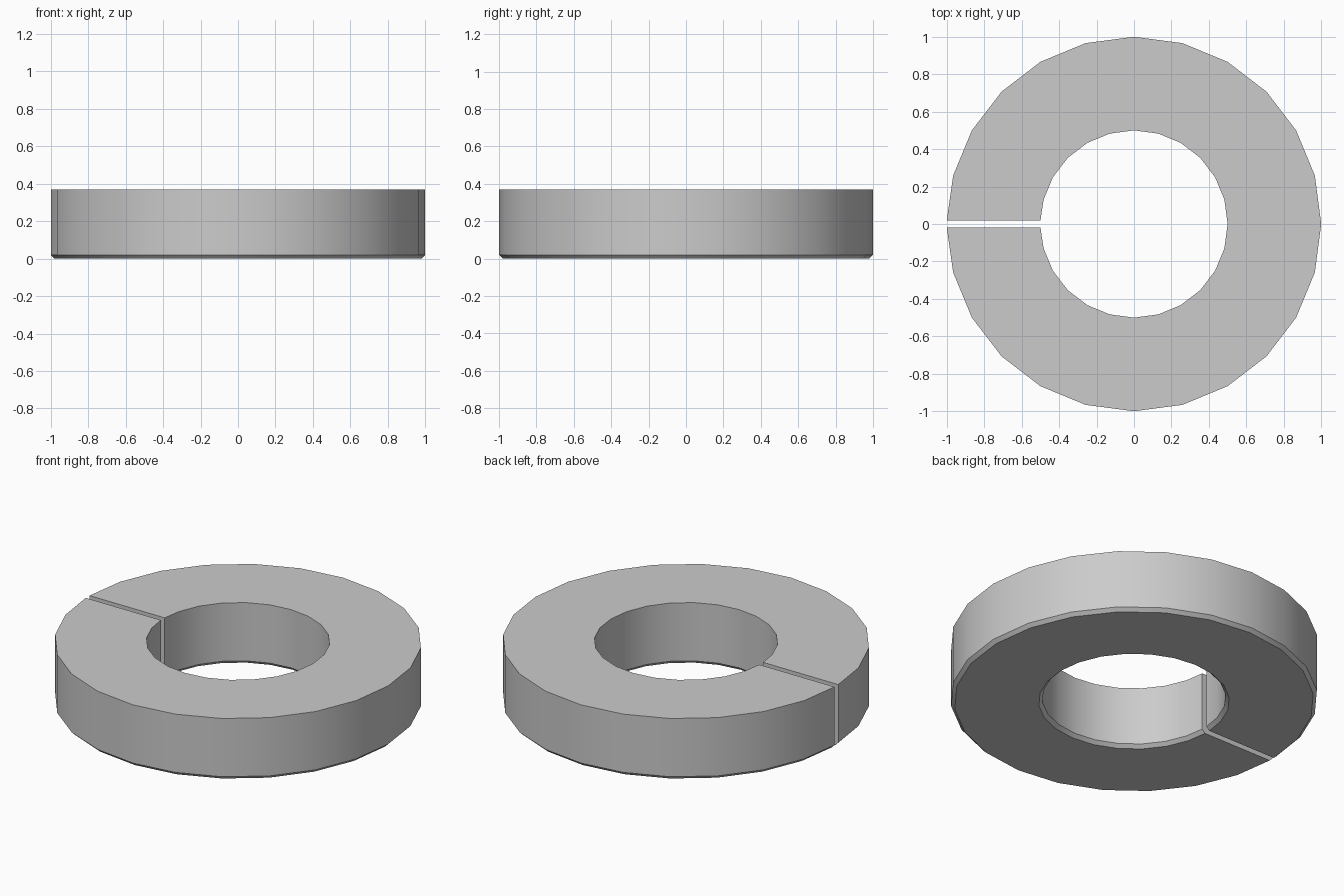
import bpy, bmesh
from math import cos, sin, pi, radians

if "Cube" in bpy.data.objects:
    bpy.data.objects.remove(bpy.data.objects["Cube"])

SEGMENTS = 24
HEIGHT = 0.37
CHAMFER = 0.02
HALF_GAP = 0.018

# cross-section (radius, z): square top, chamfered lower rims
profile = [(0.5, HEIGHT), (0.5, CHAMFER), (0.5 + CHAMFER, 0),
           (1 - CHAMFER, 0), (1, CHAMFER), (1, HEIGHT)]

# sweep the section around, leaving a parallel-sided slit at -x
bm = bmesh.new()
sections = []
for i in range(SEGMENTS + 1):
    a = -pi + 2 * pi * i / SEGMENTS
    shift = -HALF_GAP if i == 0 else HALF_GAP if i == SEGMENTS else 0
    sections.append([bm.verts.new((r * cos(a), r * sin(a) + shift, z))
                     for r, z in profile])
n = len(profile)
for s, t in zip(sections, sections[1:]):
    for k in range(n):
        m = (k + 1) % n
        bm.faces.new((s[k], s[m], t[m], t[k]))

# slit walls
bm.faces.new(sections[0])
bm.faces.new(sections[-1])
bmesh.ops.recalc_face_normals(bm, faces=bm.faces[:])

mesh = bpy.data.meshes.new("split_ring")
bm.to_mesh(mesh)
bm.free()
ring = bpy.data.objects.new("split_ring", mesh)
bpy.context.collection.objects.link(ring)
bpy.context.view_layer.objects.active = ring
ring.select_set(True)
bpy.ops.object.shade_smooth_by_angle(angle=radians(30))
